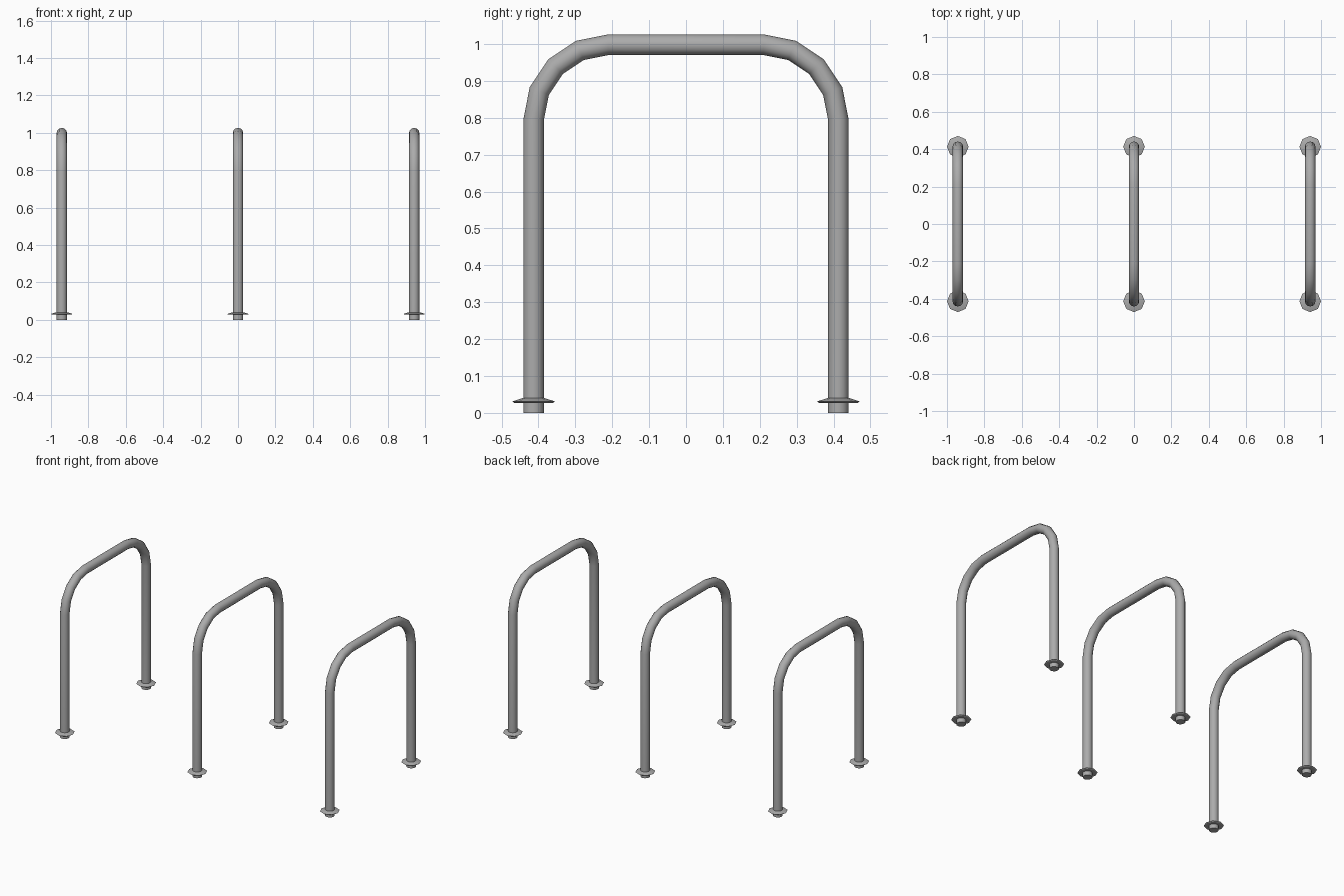
import bpy, bmesh
from math import sin, cos, pi, radians
from mathutils import Vector

cube = bpy.data.objects.get("Cube")
if cube:
    bpy.data.objects.remove(cube, do_unlink=True)

TUBE_R, SIDES = 0.028, 12
LEG_Y, BEND_R, BEND_Z = 0.413, 0.203, 0.795
SPACING = 0.942

steel = bpy.data.materials.new("grey steel")
steel.use_nodes = True
colour = (0.41, 0.41, 0.41, 1)
steel.diffuse_color = colour
steel.node_tree.nodes["Principled BSDF"].inputs["Base Color"].default_value = colour


def loft(name, rings, x, angle):
    """Skin a list of rings, cap both ends and shade it."""
    bm = bmesh.new()
    loops = [[bm.verts.new(p) for p in ring] for ring in rings]
    n = len(loops[0])
    for a, b in zip(loops, loops[1:]):
        for i in range(n):
            j = (i + 1) % n
            bm.faces.new((a[i], a[j], b[j], b[i]))
    bm.faces.new(loops[0])
    bm.faces.new(loops[-1])
    bmesh.ops.recalc_face_normals(bm, faces=bm.faces)
    mesh = bpy.data.meshes.new(name)
    bm.to_mesh(mesh)
    bm.free()
    mesh.materials.append(steel)
    obj = bpy.data.objects.new(name, mesh)
    obj.location.x = x
    bpy.context.collection.objects.link(obj)
    bpy.ops.object.select_all(action="DESELECT")
    obj.select_set(True)
    bpy.context.view_layer.objects.active = obj
    bpy.ops.object.shade_smooth_by_angle(angle=radians(angle))


def hoop_rings():
    """Sweep a round section up one leg, over the bends and down the other."""
    half = [(-LEG_Y, 0, 0)]
    for k in range(5):
        t = k * pi / 8
        half.append((-LEG_Y + BEND_R * (1 - cos(t)), BEND_Z + BEND_R * sin(t), t))
    path = half + [(-y, z, pi - t) for y, z, t in reversed(half)]
    rings = []
    for y, z, t in path:
        outward = Vector((0, -cos(t), sin(t)))
        ring = []
        for i in range(SIDES):
            a = 2 * pi * i / SIDES
            ring.append(Vector((0, y, z)) + TUBE_R * (cos(a) * outward + Vector((sin(a), 0, 0))))
        rings.append(ring)
    return rings


def flange_rings(y):
    """Eight-sided collar with a sloped top and a thin rim."""
    profile = [(0.052, 0.027), (0.058, 0.031), (0.030, 0.040)]
    return [[(r * cos(i * pi / 4), y + r * sin(i * pi / 4), z) for i in range(8)]
            for r, z in profile]


# Three identical hoops, each with a collar on both legs
for x, side in ((-SPACING, "right"), (0, "middle"), (SPACING, "left")):
    loft(side + "_hoop", hoop_rings(), x, 50)
    for y, end in ((-LEG_Y, "front"), (LEG_Y, "back")):
        loft(f"{side}_{end}_flange", flange_rings(y), x, 30)
